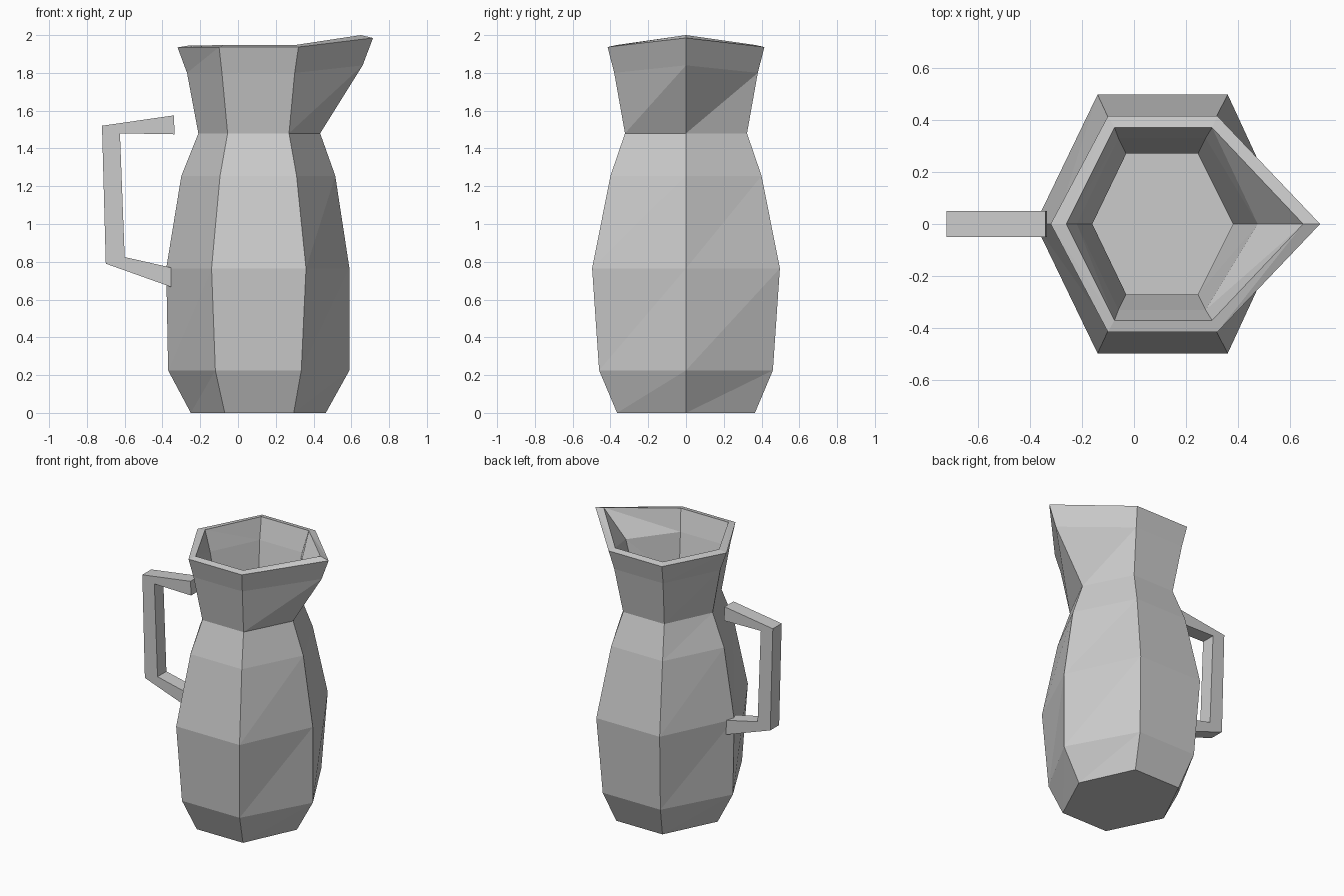
import bpy, bmesh

if "Cube" in bpy.data.objects:
    bpy.data.objects.remove(bpy.data.objects["Cube"])

clay = bpy.data.materials.new("grey_clay")
clay.diffuse_color = (0.6, 0.6, 0.6, 1)
clay.use_nodes = True
clay.node_tree.nodes["Principled BSDF"].inputs["Base Color"].default_value = clay.diffuse_color


def add_object(name, bm):
    bmesh.ops.recalc_face_normals(bm, faces=bm.faces[:])
    mesh = bpy.data.meshes.new(name)
    bm.to_mesh(mesh)
    bm.free()
    mesh.materials.append(clay)
    obj = bpy.data.objects.new(name, mesh)
    bpy.context.collection.objects.link(obj)
    return obj


def hex_ring(bm, left, x1, x2, right, y, z, z_left, z_tip):
    """Six-sided ring, counter-clockwise from the left corner."""
    pts = [(left, 0, z_left), (x1, -y, z), (x2, -y, z),
           (right, 0, z_tip), (x2, y, z), (x1, y, z)]
    return [bm.verts.new(p) for p in pts]


# Jug rings: left x, side x1, side x2, right x, half depth, z, left z, spout z
outer = [
    (-0.25, -0.07, 0.295, 0.465, 0.365, 0.0, 0.0, 0.0),
    (-0.37, -0.12, 0.335, 0.59, 0.46, 0.225, 0.225, 0.225),
    (-0.38, -0.14, 0.36, 0.59, 0.497, 0.765, 0.765, 0.765),
    (-0.30, -0.095, 0.31, 0.515, 0.40, 1.255, 1.255, 1.255),
    (-0.21, -0.055, 0.27, 0.435, 0.323, 1.48, 1.48, 1.48),
    (-0.27, -0.085, 0.30, 0.66, 0.38, 1.80, 1.80, 1.84),
    (-0.32, -0.10, 0.32, 0.715, 0.415, 1.937, 1.935, 1.985),
]
inner = [
    (-0.26, -0.075, 0.30, 0.65, 0.37, 1.947, 1.945, 2.0),
    (-0.22, -0.06, 0.275, 0.475, 0.33, 1.80, 1.80, 1.82),
    (-0.16, -0.03, 0.245, 0.38, 0.27, 1.48, 1.48, 1.48),
    (-0.24, -0.07, 0.28, 0.455, 0.345, 1.255, 1.255, 1.255),
    (-0.32, -0.11, 0.33, 0.53, 0.44, 0.765, 0.765, 0.765),
    (-0.31, -0.095, 0.305, 0.53, 0.405, 0.24, 0.24, 0.24),
    (-0.21, -0.05, 0.275, 0.425, 0.32, 0.06, 0.06, 0.06),
]
bm = bmesh.new()
rings = [hex_ring(bm, *r) for r in outer + inner]
rim = len(outer) - 1
for k, (a, b) in enumerate(zip(rings, rings[1:])):
    for i in range(6):
        j = (i + 1) % 6
        if k > rim:   # inner wall runs downwards, so split the other way
            bm.faces.new((a[i], a[j], b[i]))
            bm.faces.new((a[j], b[j], b[i]))
        else:
            bm.faces.new((a[i], a[j], b[j]))
            bm.faces.new((a[i], b[j], b[i]))
bm.faces.new(rings[0])    # underside
bm.faces.new(rings[-1])   # inside floor
add_object("jug_body", bm)

# Handle: angular bar of three straight arms, outer and inner (x, z) corners
outside = [(-0.34, 1.575), (-0.72, 1.52), (-0.70, 0.79), (-0.335, 0.66)]
inside = [(-0.335, 1.475), (-0.625, 1.48), (-0.60, 0.825), (-0.335, 0.765)]
bm = bmesh.new()
sections = []
for (xo, zo), (xi, zi) in zip(outside, inside):
    sections.append([bm.verts.new(p) for p in (
        (xo, -0.05, zo), (xo, 0.05, zo), (xi, 0.05, zi), (xi, -0.05, zi))])
for a, b in zip(sections, sections[1:]):
    for i in range(4):
        j = (i + 1) % 4
        bm.faces.new((a[i], a[j], b[j], b[i]))
bm.faces.new(sections[0])
bm.faces.new(sections[-1])
add_object("handle", bm)
